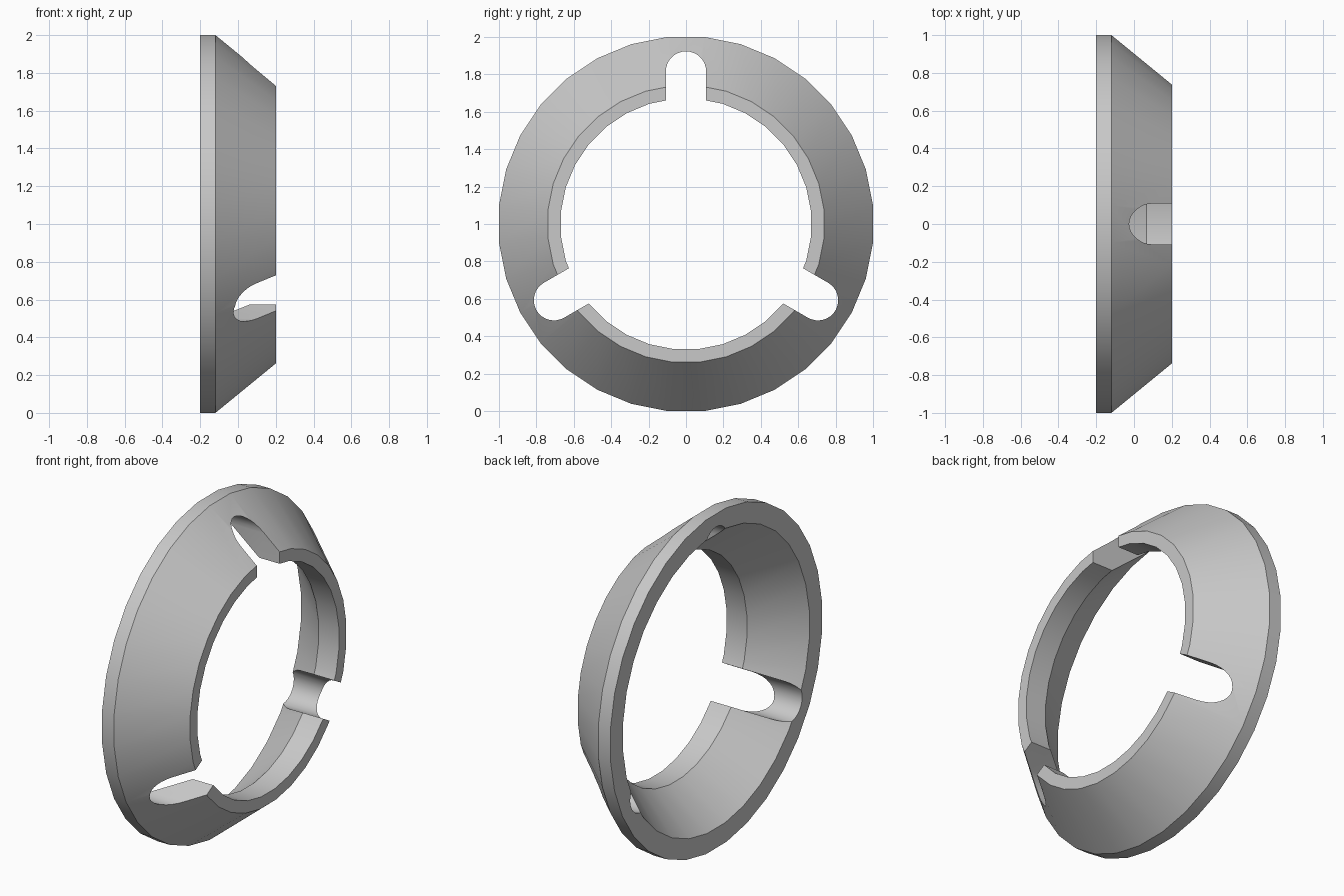
import bpy
import bmesh
from math import sin, cos, pi, radians
from mathutils import Matrix, Vector

if "Cube" in bpy.data.objects:
    bpy.data.objects.remove(bpy.data.objects["Cube"], do_unlink=True)

SIDES = 32
CENTRE = Vector((0, 0, 1))


def make_object(name, bm):
    bmesh.ops.recalc_face_normals(bm, faces=bm.faces)
    mesh = bpy.data.meshes.new(name)
    bm.to_mesh(mesh)
    bm.free()
    obj = bpy.data.objects.new(name, mesh)
    bpy.context.collection.objects.link(obj)
    return obj


def lathe_ring(name, profile):
    """Revolve a closed (x, radius) profile around the x axis."""
    bm = bmesh.new()
    loops = []
    for i in range(SIDES):
        a = 2 * pi * (i + 0.5) / SIDES
        loops.append([bm.verts.new(CENTRE + Vector((x, r * sin(a), r * cos(a))))
                      for x, r in profile])
    for i, loop in enumerate(loops):
        after = loops[(i + 1) % SIDES]
        for j in range(len(profile)):
            k = (j + 1) % len(profile)
            bm.faces.new((loop[j], loop[k], after[k], after[j]))
    return make_object(name, bm)


def slot_cutters(name, half_width, arc_centre, inner, steps=16):
    """Three round-ended radial slots running along the x axis."""
    outline = [(half_width, inner)]
    for i in range(steps + 1):
        a = pi * i / steps
        outline.append((half_width * cos(a), arc_centre + half_width * sin(a)))
    outline.append((-half_width, inner))
    bm = bmesh.new()
    for n in range(3):
        turn = Matrix.Rotation(radians(120 * n), 3, 'X')
        face = bm.faces.new([bm.verts.new(CENTRE + turn @ Vector((-0.4, y, z)))
                             for y, z in outline])
        geom = bmesh.ops.extrude_face_region(bm, geom=[face])["geom"]
        verts = [g for g in geom if isinstance(g, bmesh.types.BMVert)]
        bmesh.ops.translate(bm, verts=verts, vec=(0.8, 0, 0))
    return make_object(name, bm)


grey = bpy.data.materials.new("plain_grey")
grey.use_nodes = True
colour = (0.58, 0.58, 0.58, 1)
grey.diffuse_color = colour
grey.node_tree.nodes["Principled BSDF"].inputs["Base Color"].default_value = colour

# Tapered ring: straight rim, sloped wall, short straight bore
ring = lathe_ring("tapered_ring", [(-0.2, 1.005), (-0.12, 1.005), (0.2, 0.742),
                                   (0.2, 0.672), (0.065, 0.672), (-0.2, 0.885)])
ring.data.materials.append(grey)

# Three open slots
cutter = slot_cutters("slot_cutter", 0.108, 0.815, 0.5)
cutter.hide_render = True
cutter.data.materials.append(grey)
mod = ring.modifiers.new("slots", 'BOOLEAN')
mod.operation = 'DIFFERENCE'
mod.solver = 'EXACT'
mod.object = cutter

bpy.ops.object.select_all(action='DESELECT')
ring.select_set(True)
bpy.context.view_layer.objects.active = ring
bpy.ops.object.modifier_apply(modifier=mod.name)
bpy.data.objects.remove(cutter, do_unlink=True)
bpy.ops.object.shade_smooth_by_angle(angle=radians(30))
